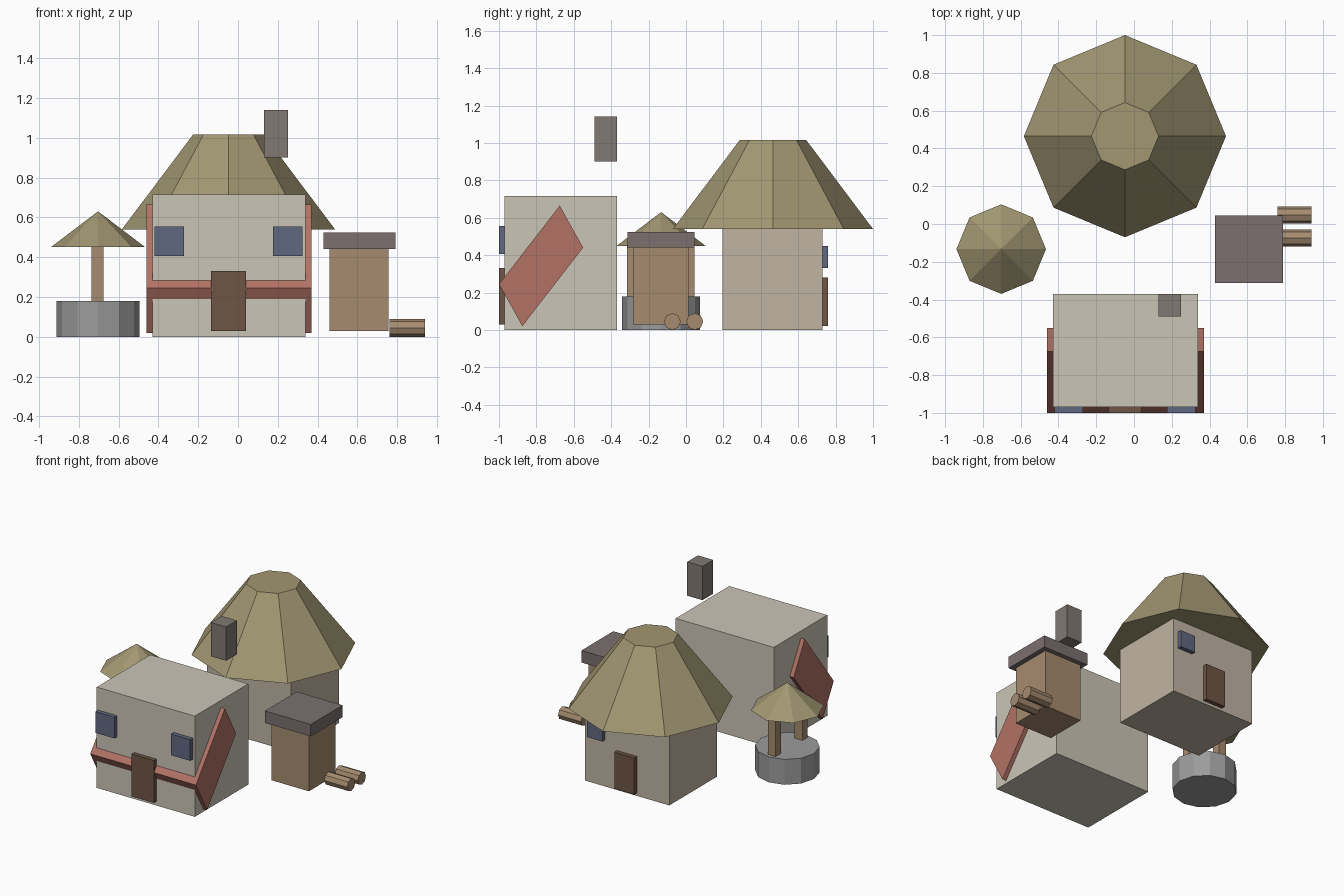
import bpy, bmesh
from math import radians
from mathutils import Matrix

if "Cube" in bpy.data.objects:
    bpy.data.objects.remove(bpy.data.objects["Cube"])


def material(name, rgb):
    m = bpy.data.materials.new(name)
    m.diffuse_color = (*rgb, 1)
    m.use_nodes = True
    m.node_tree.nodes["Principled BSDF"].inputs["Base Color"].default_value = m.diffuse_color
    return m


PLASTER = material("plaster", (0.60, 0.56, 0.47))
CLAY = material("clay", (0.53, 0.46, 0.37))
THATCH = material("thatch", (0.36, 0.31, 0.17))
TILE = material("red_tile", (0.45, 0.17, 0.13))
DARK_WOOD = material("dark_wood", (0.16, 0.09, 0.06))
WOOD = material("wood", (0.38, 0.26, 0.16))
GLASS = material("blue_glass", (0.12, 0.14, 0.22))
STONE = material("stone", (0.33, 0.33, 0.33))
BRICK = material("chimney_brick", (0.22, 0.19, 0.17))
SLATE = material("slate", (0.20, 0.16, 0.16))


def finish(name, bm, mat):
    bmesh.ops.recalc_face_normals(bm, faces=bm.faces)
    me = bpy.data.meshes.new(name)
    bm.to_mesh(me)
    bm.free()
    me.materials.append(mat)
    ob = bpy.data.objects.new(name, me)
    bpy.context.collection.objects.link(ob)
    return ob


def box(name, x, y, z, mat):
    """Box from (min, max) ranges."""
    bm = bmesh.new()
    bmesh.ops.create_cube(bm, size=1)
    for v in bm.verts:
        v.co = [r[0] + (c + 0.5) * (r[1] - r[0]) for c, r in zip(v.co, (x, y, z))]
    return finish(name, bm, mat)


def cone(name, x, y, z, r1, r2, sides, mat, along_x=False):
    """Faceted cone or cylinder; z is the (min, max) range along its axis."""
    bm = bmesh.new()
    bmesh.ops.create_cone(bm, cap_ends=True, segments=sides, radius1=r1, radius2=r2,
                          depth=z[1] - z[0])
    # turn so a corner points along +x
    bmesh.ops.rotate(bm, verts=bm.verts, matrix=Matrix.Rotation(radians(90), 3, 'Z'))
    if along_x:
        bmesh.ops.rotate(bm, verts=bm.verts, matrix=Matrix.Rotation(radians(90), 3, 'Y'))
    bmesh.ops.remove_doubles(bm, verts=bm.verts, dist=1e-5)
    ob = finish(name, bm, mat)
    ob.location = (x, y, (z[0] + z[1]) / 2)
    return ob


def prism_x(name, profile, x, mat):
    """Extrude a (y, z) profile along x."""
    bm = bmesh.new()
    face = bm.faces.new([bm.verts.new((x[0], py, pz)) for py, pz in profile])
    ext = bmesh.ops.extrude_face_region(bm, geom=[face])["geom"]
    bmesh.ops.translate(bm, vec=(x[1] - x[0], 0, 0),
                        verts=[g for g in ext if isinstance(g, bmesh.types.BMVert)])
    return finish(name, bm, mat)


# Front house: walls, slanted roof panel, door, windows, chimney
box("house_walls", (-0.43, 0.34), (-0.97, -0.37), (0, 0.715), PLASTER)
prism_x("house_roof_panel", [(-1.0, 0.245), (-0.675, 0.665), (-0.55, 0.44), (-0.875, 0.02)],
        (-0.46, 0.37), TILE)
box("house_door", (-0.135, 0.04), (-1.0, -0.96), (0.03, 0.33), DARK_WOOD)
for side, x0 in (("left", -0.42), ("right", 0.175)):
    box(f"house_window_{side}", (x0, x0 + 0.15), (-1.0, -0.96), (0.405, 0.555), GLASS)
box("chimney", (0.13, 0.25), (-0.49, -0.37), (0.90, 1.14), BRICK)

# Back hut: walls, eight-sided thatch, door and window facing the back
box("hut_walls", (-0.38, 0.28), (0.195, 0.73), (0, 0.54), CLAY)
cone("hut_roof", -0.048, 0.465, (0.54, 1.015), 0.535, 0.178, 8, THATCH)
box("hut_door", (-0.125, 0.03), (0.72, 0.76), (0.02, 0.28), DARK_WOOD)
box("hut_window", (0.125, 0.245), (0.72, 0.76), (0.33, 0.45), GLASS)

# Shed with flat roof and two logs
box("shed_walls", (0.46, 0.755), (-0.283, 0.013), (0.03, 0.44), WOOD)
box("shed_roof", (0.43, 0.79), (-0.313, 0.045), (0.44, 0.525), SLATE)
for i, y in enumerate((-0.073, 0.047)):
    log = cone(f"log_{i + 1}", 0.85, y, (-0.09, 0.09), 0.045, 0.045, 8, WOOD, along_x=True)
    log.location.z = 0.045

# Well: stone ring, two posts, conical roof
cone("well_base", -0.703, -0.133, (0, 0.18), 0.208, 0.208, 12, STONE)
for i, y in enumerate((-0.315, -0.015)):
    box(f"well_post_{i + 1}", (-0.735, -0.675), (y, y + 0.06), (0.18, 0.45), WOOD)
cone("well_roof", -0.703, -0.133, (0.45, 0.63), 0.237, 0, 8, THATCH)
